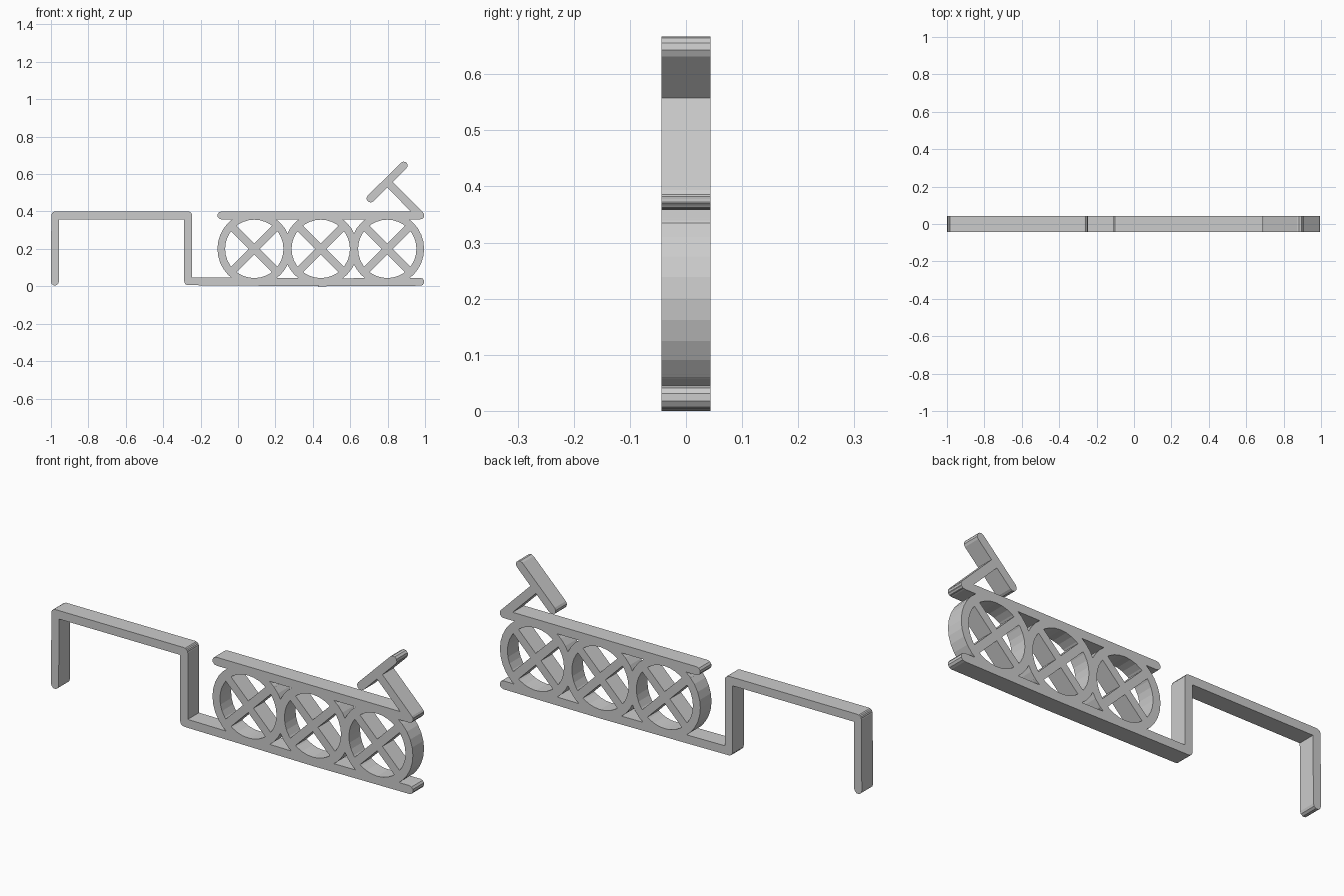
import bpy, bmesh, math
from mathutils import Vector

cube = bpy.data.objects.get("Cube")
if cube:
    bpy.data.objects.remove(cube, do_unlink=True)

HALF_DEPTH = 0.044
R = 0.021            # half width of every bar
RING_OUT, RING_IN = 0.197, 0.156
RING_Z = 0.2

grey = bpy.data.materials.new("light grey")
grey.use_nodes = True
COLOUR = (0.6, 0.6, 0.6, 1)
grey.diffuse_color = COLOUR
grey.node_tree.nodes["Principled BSDF"].inputs["Base Color"].default_value = COLOUR


def finish(name, bm):
    bmesh.ops.recalc_face_normals(bm, faces=bm.faces[:])
    mesh = bpy.data.meshes.new(name)
    bm.to_mesh(mesh)
    bm.free()
    mesh.materials.append(grey)
    obj = bpy.data.objects.new(name, mesh)
    bpy.context.collection.objects.link(obj)
    return obj


def extrude_depth(bm):
    geom = bmesh.ops.extrude_face_region(bm, geom=bm.faces[:])["geom"]
    verts = [g for g in geom if isinstance(g, bmesh.types.BMVert)]
    bmesh.ops.translate(bm, verts=verts, vec=(0, 2 * HALF_DEPTH, 0))


def bar(name, a, b, r=R):
    """Flat bar with rounded ends, drawn between two (x, z) points."""
    a, b = Vector(a), Vector(b)
    heading = math.atan2(b.y - a.y, b.x - a.x)
    bm = bmesh.new()
    loop = []
    for centre, start in ((b, -math.pi / 2), (a, math.pi / 2)):
        for i in range(6):
            t = heading + start + math.pi * i / 5
            loop.append(bm.verts.new((centre.x + r * math.cos(t), -HALF_DEPTH,
                                      centre.y + r * math.sin(t))))
    bm.faces.new(loop)
    extrude_depth(bm)
    return finish(name, bm)


def ring(name, x, sides=32):
    bm = bmesh.new()
    loops = []
    for r in (RING_OUT, RING_IN):
        angles = [2 * math.pi * i / sides for i in range(sides)]
        loops.append([bm.verts.new((x + r * math.cos(t), -HALF_DEPTH,
                                    RING_Z + r * math.sin(t))) for t in angles])
    out, inn = loops
    for i in range(sides):
        j = (i + 1) % sides
        bm.faces.new((out[i], out[j], inn[j], inn[i]))
    extrude_depth(bm)
    return finish(name, bm)


def fuse(name, parts):
    """Union the parts into one clean solid."""
    base = parts[0]
    for p in parts[1:]:
        mod = base.modifiers.new("union", 'BOOLEAN')
        mod.operation, mod.solver, mod.object = 'UNION', 'EXACT', p
    graph = bpy.context.evaluated_depsgraph_get()
    graph.update()
    mesh = bpy.data.meshes.new_from_object(base.evaluated_get(graph))
    base.modifiers.clear()
    base.data = mesh
    base.name = mesh.name = name
    for p in parts[1:]:
        bpy.data.objects.remove(p, do_unlink=True)
    bm = bmesh.new()
    bm.from_mesh(mesh)
    bmesh.ops.remove_doubles(bm, verts=bm.verts[:], dist=0.0002)
    bmesh.ops.dissolve_limit(bm, angle_limit=0.01, verts=bm.verts[:], edges=bm.edges[:])
    bm.to_mesh(mesh)
    bm.free()
    return base


# Stepped hook: outer post, top bar and inner post
path = [(-0.979, 0.025), (-0.977, 0.379), (-0.267, 0.379), (-0.267, 0.027)]
hook = [bar("hook_bar", a, b) for a, b in zip(path, path[1:])]

# Rails above and below the rings
rails = [bar("lower_rail", (-0.267, 0.027), (0.45, 0.021)),
         bar("lower_rail", (0.45, 0.021), (0.975, 0.024)),
         bar("upper_rail", (-0.089, 0.379), (0.975, 0.379))]

# Three rings, each with crossed spokes
wheels = []
reach = 0.177 * math.sqrt(0.5)
for x in (0.087, 0.4425, 0.798):
    wheels.append(ring("ring", x))
    for s in (-1, 1):
        wheels.append(bar("spoke", (x - reach, RING_Z - s * reach),
                          (x + reach, RING_Z + s * reach), 0.0205))

# T-shaped handle leaning off the end of the upper rail
handle = [bar("handle_grip", (0.708, 0.469), (0.886, 0.646)),
          bar("handle_stem", (0.797, 0.558), (0.975, 0.379))]

fuse("hook_frame", hook)
fuse("ring_truss", rails + wheels)
fuse("t_handle", handle)
